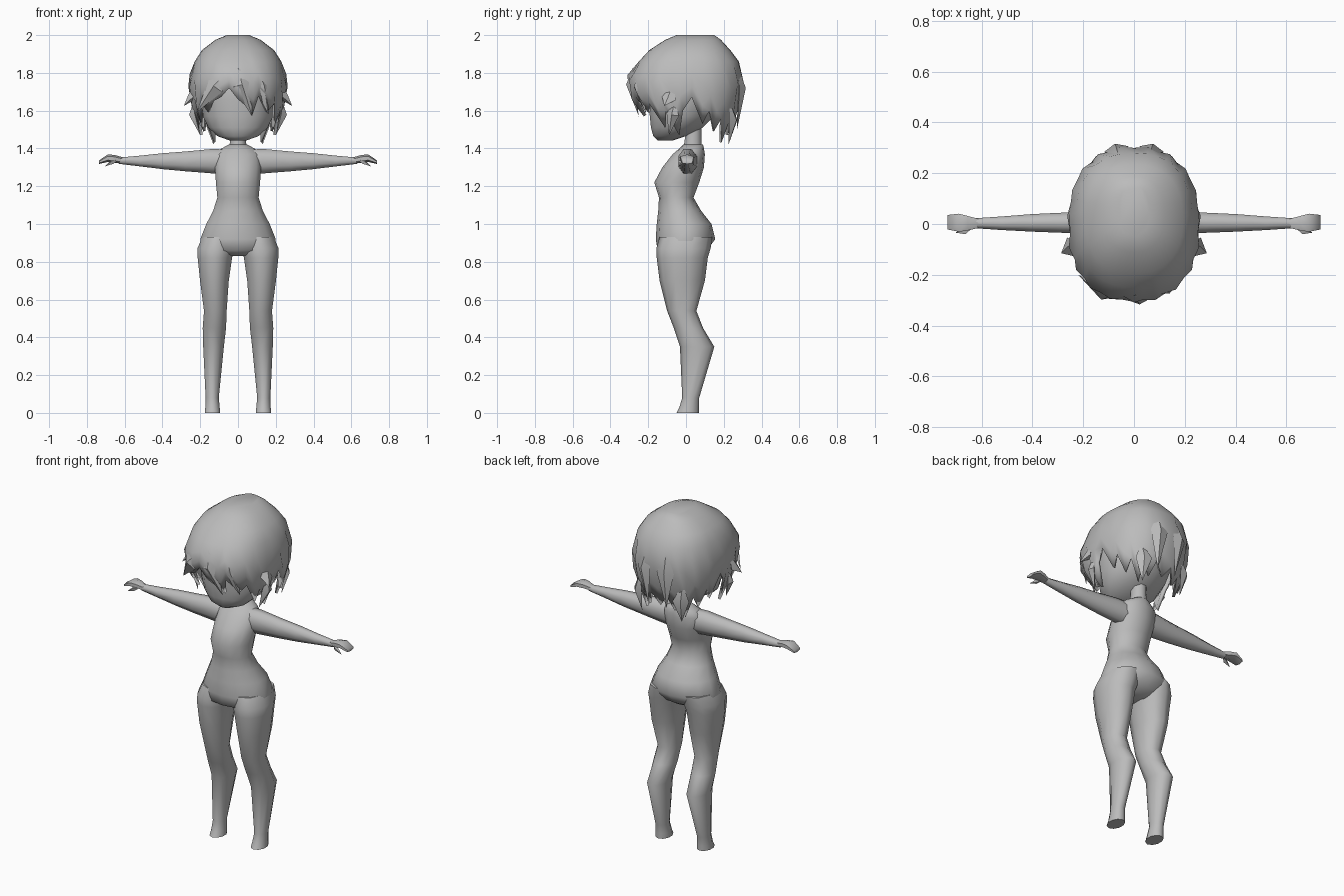
import bpy, bmesh, math
from mathutils import Vector

grey = bpy.data.materials.new("plain_grey")
grey.diffuse_color = (0.5, 0.5, 0.5, 1)


def finish(name, bm, angle=60, mirror=False):
    bmesh.ops.recalc_face_normals(bm, faces=bm.faces)
    mesh = bpy.data.meshes.new(name)
    bm.to_mesh(mesh)
    bm.free()
    mesh.materials.append(grey)
    ob = bpy.data.objects.new(name, mesh)
    bpy.context.collection.objects.link(ob)
    bpy.ops.object.select_all(action='DESELECT')
    ob.select_set(True)
    bpy.context.view_layer.objects.active = ob
    bpy.ops.object.shade_smooth_by_angle(angle=math.radians(angle))
    if mirror:
        ob.modifiers.new("mirror", 'MIRROR')
    return ob


def skin(bm, rows, caps=(True, True)):
    n = len(rows[0])
    for a, b in zip(rows, rows[1:]):
        for i in range(n):
            j = (i + 1) % n
            bm.faces.new((a[i], a[j], b[j], b[i]))
    if caps[0]:
        bm.faces.new(rows[0])
    if caps[1]:
        bm.faces.new(rows[-1])


def loft(name, rings, sides=10, along='Z', mirror=False):
    """Rings are (position, u min, u max, v min, v max)."""
    bm = bmesh.new()
    rows = []
    for p, u0, u1, v0, v1 in rings:
        row = []
        for i in range(sides):
            t = 2 * math.pi * (i + 0.5) / sides
            u = (u0 + u1) / 2 + (u1 - u0) / 2 * math.cos(t)
            v = (v0 + v1) / 2 + (v1 - v0) / 2 * math.sin(t)
            row.append(bm.verts.new((u, v, p) if along == 'Z' else (p, u, v)))
        rows.append(row)
    skin(bm, rows)
    return finish(name, bm, 60, mirror)


def lock(name, root, mid, tip, width, depth, mirror=False):
    """Pointed four-sided tuft, widest at its middle."""
    bm = bmesh.new()
    root, mid, tip = map(Vector, (root, mid, tip))
    d = (tip - root).normalized()
    out = Vector((mid.x, mid.y, 0)).normalized()
    side = d.cross(out).normalized()
    out = side.cross(d)
    a, b = bm.verts.new(root), bm.verts.new(tip)
    ring = [bm.verts.new(mid + o) for o in
            (side * width, out * depth, -side * width, -out * depth)]
    for i in range(4):
        j = (i + 1) % 4
        bm.faces.new((a, ring[i], ring[j]))
        bm.faces.new((b, ring[j], ring[i]))
    return finish(name, bm, 40, mirror)


def sample(table, x):
    """Linear lookup in rows sorted by their first entry."""
    if x <= table[0][0]:
        return table[0][1:]
    for a, b in zip(table, table[1:]):
        if x <= b[0]:
            f = (x - a[0]) / (b[0] - a[0])
            return [p + (q - p) * f for p, q in zip(a[1:], b[1:])]
    return table[-1][1:]


# Torso and pelvis: height, half width, front, back
torso = [(0.83, 0.06, -0.09, 0.06), (0.86, 0.195, -0.15, 0.11),
         (0.92, 0.205, -0.16, 0.155), (1.0, 0.172, -0.155, 0.135),
         (1.07, 0.135, -0.147, 0.08), (1.14, 0.112, -0.143, 0.04),
         (1.22, 0.12, -0.168, 0.07), (1.3, 0.125, -0.125, 0.095),
         (1.37, 0.122, -0.07, 0.1), (1.4, 0.09, -0.035, 0.095),
         (1.42, 0.05, -0.015, 0.09)]
loft("torso", [(z, -w, w, f, b) for z, w, f, b in torso], 14)
loft("neck", [(1.38, -0.052, 0.052, -0.02, 0.09), (1.45, -0.045, 0.045, -0.01, 0.085),
              (1.6, -0.045, 0.045, -0.01, 0.085)], 8)

# Legs with knees, calves and narrow feet
loft("leg", [(0.0, 0.093, 0.178, -0.05, 0.068), (0.03, 0.095, 0.175, -0.035, 0.068),
             (0.08, 0.1, 0.173, -0.02, 0.07), (0.35, 0.072, 0.187, -0.032, 0.15),
             (0.45, 0.06, 0.19, -0.065, 0.09), (0.54, 0.057, 0.183, -0.1, 0.055),
             (0.7, 0.045, 0.205, -0.14, 0.1), (0.82, 0.027, 0.218, -0.155, 0.115),
             (0.87, 0.012, 0.22, -0.157, 0.13), (0.93, 0.01, 0.195, -0.14, 0.14)],
     10, mirror=True)

# Arms and hands: x, front, back, bottom, top
loft("arm", [(0.06, -0.045, 0.065, 1.26, 1.4), (0.14, -0.045, 0.06, 1.263, 1.402),
             (0.28, -0.038, 0.048, 1.275, 1.388), (0.4, -0.033, 0.042, 1.287, 1.378),
             (0.52, -0.026, 0.032, 1.303, 1.364), (0.63, -0.018, 0.024, 1.317, 1.353)],
     8, 'X', True)
loft("hand", [(0.61, -0.017, 0.022, 1.318, 1.353), (0.655, -0.03, 0.036, 1.325, 1.366),
              (0.69, -0.036, 0.046, 1.328, 1.368), (0.735, -0.026, 0.04, 1.318, 1.337)],
     6, 'X', True)
lock("thumb", (0.63, -0.01, 1.34), (0.665, -0.028, 1.328), (0.705, -0.034, 1.305),
     0.014, 0.012, True)

# Head: height, half width, front, back
head = [(1.442, 0.045, -0.15, -0.07), (1.465, 0.11, -0.175, 0.0),
        (1.51, 0.16, -0.188, 0.09), (1.57, 0.188, -0.195, 0.15),
        (1.66, 0.205, -0.2, 0.2), (1.78, 0.205, -0.2, 0.21),
        (1.88, 0.14, -0.13, 0.16)]
loft("head", [(z, -w, w, f, b) for z, w, f, b in head], 16)

# Hair shell: outline by height, hem height by angle from the front
outline = [(1.42, 0.19, -0.15, 0.22), (1.5, 0.215, -0.2, 0.24),
           (1.58, 0.237, -0.235, 0.265), (1.65, 0.252, -0.285, 0.285),
           (1.73, 0.256, -0.3, 0.3), (1.79, 0.25, -0.3, 0.298),
           (1.86, 0.23, -0.25, 0.28), (1.92, 0.192, -0.195, 0.235),
           (1.975, 0.12, -0.11, 0.185), (2.0, 0.06, -0.05, 0.15)]
sides_hem = [(48, 1.64), (58, 1.51), (66, 1.6), (76, 1.47), (86, 1.6), (94, 1.67),
             (104, 1.53), (112, 1.6), (122, 1.49), (132, 1.56), (142, 1.43),
             (151, 1.54), (160, 1.47), (170, 1.56)]
fringe_hem = [(-38, 1.59), (-28, 1.65), (-18, 1.67), (-8, 1.72), (0, 1.66),
              (6, 1.63), (15, 1.57), (22, 1.68), (36, 1.59)]
hem = sorted(fringe_hem + sides_hem + [(-a, z) for a, z in sides_hem] + [(180, 1.49)])


def hair_point(deg, z, push=1.0):
    w, f, b = sample(outline, z)
    t = math.radians(deg)
    s, c = math.sin(t), math.cos(t)
    mid, half = (f + b) / 2, (b - f) / 2
    soft = lambda v: math.copysign(abs(v) ** 0.85, v)
    return (w * soft(s) * push, mid - half * soft(c) * push, z)


bm = bmesh.new()
rows = [[bm.verts.new(hair_point(a, z)) for a, _ in hem]
        for z in (2.0, 1.975, 1.92, 1.86)]
for k in (0.35, 0.7, 1.0):
    rows.append([bm.verts.new(hair_point(a, 1.86 + (z - 1.86) * k,
                                         1.03 if i % 2 == 0 and k < 1 else 1.0))
                 for i, (a, z) in enumerate(hem)])
skin(bm, rows, (True, False))
hair = finish("hair", bm, 50)
solid = hair.modifiers.new("thickness", 'SOLIDIFY')
solid.thickness = 0.015
solid.offset = -1

# Loose tufts over the hair
lock("side_tuft", (0.235, -0.07, 1.74), (0.25, -0.09, 1.665), (0.287, -0.115, 1.625),
     0.04, 0.02, True)
lock("lower_tuft", (0.235, -0.06, 1.65), (0.24, -0.07, 1.58), (0.2, -0.09, 1.47),
     0.035, 0.02, True)
lock("nape_tuft", (0.14, 0.23, 1.65), (0.14, 0.25, 1.55), (0.13, 0.225, 1.42),
     0.045, 0.02, True)
lock("back_tuft", (0.06, 0.27, 1.85), (0.07, 0.295, 1.72), (0.06, 0.27, 1.5),
     0.05, 0.022, True)
lock("fringe_left", (-0.03, -0.265, 1.84), (-0.12, -0.275, 1.73), (-0.22, -0.2, 1.59),
     0.05, 0.025)
lock("fringe_middle", (0.0, -0.28, 1.83), (0.02, -0.295, 1.74), (0.075, -0.25, 1.57),
     0.05, 0.022)
lock("fringe_right", (0.1, -0.25, 1.83), (0.13, -0.255, 1.73), (0.16, -0.21, 1.58),
     0.045, 0.022)
